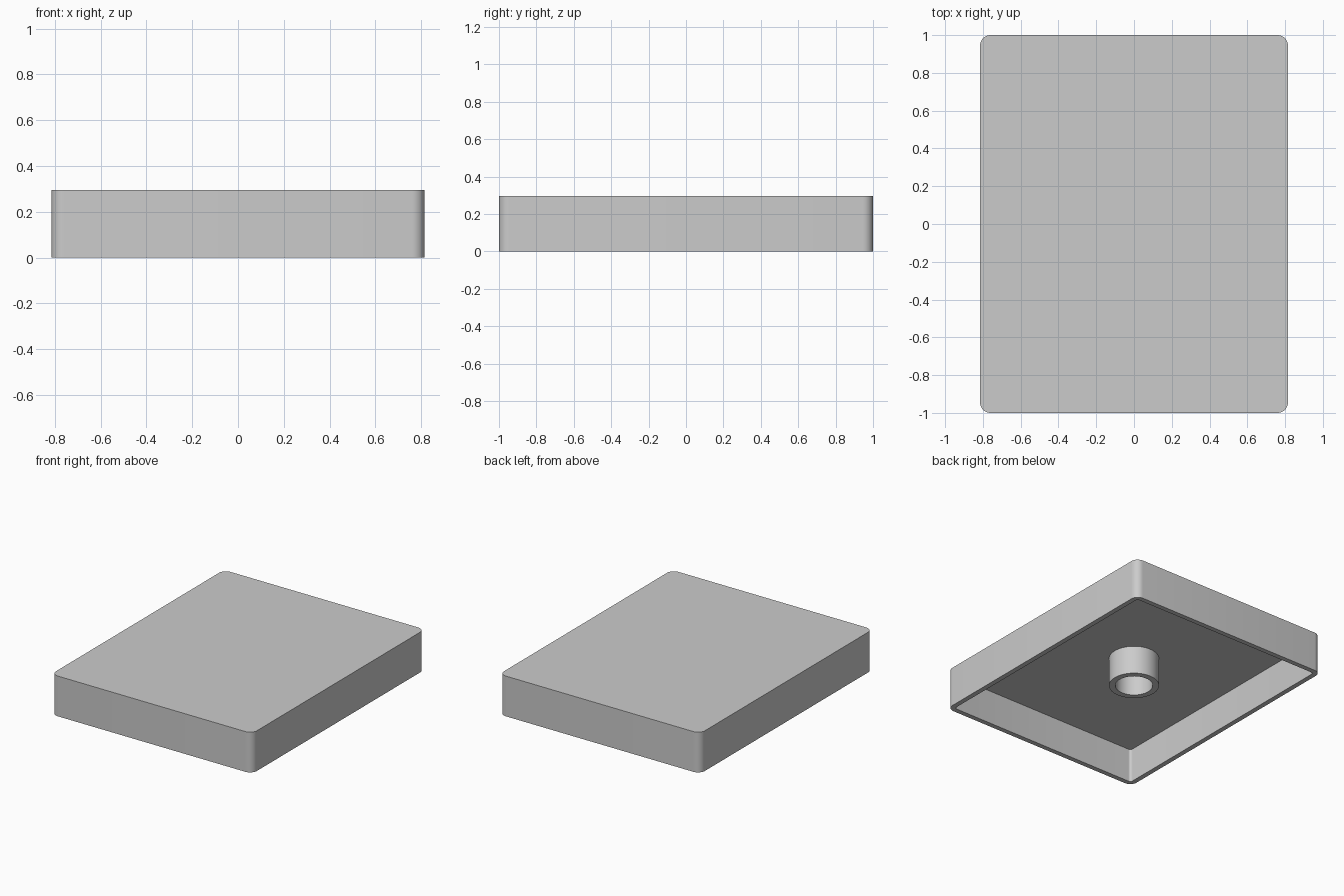
import bpy
import bmesh
from math import cos, sin, pi, radians

cube = bpy.data.objects.get("Cube")
if cube:
    bpy.data.objects.remove(cube, do_unlink=True)

HALF_X, HALF_Y, HEIGHT = 0.815, 1.0, 0.295
CORNER, WALL, CEILING = 0.055, 0.036, 0.25

grey = bpy.data.materials.new("plain grey")
grey.use_nodes = True
colour = (0.6, 0.6, 0.6, 1)
grey.diffuse_color = colour
grey.node_tree.nodes["Principled BSDF"].inputs["Base Color"].default_value = colour


def rounded_loop(hx, hy, radius, z, steps):
    """Closed outline of a rounded rectangle at height z."""
    points = []
    for corner, (sx, sy) in enumerate([(1, 1), (-1, 1), (-1, -1), (1, -1)]):
        for i in range(steps + 1):
            a = (corner + i / steps) * pi / 2
            points.append((sx * (hx - radius) + radius * cos(a),
                           sy * (hy - radius) + radius * sin(a), z))
    return points


def circle_loop(radius, z, sides=48):
    return [(radius * cos(2 * pi * i / sides), radius * sin(2 * pi * i / sides), z)
            for i in range(sides)]


def skin(name, loops, capped):
    """Join successive loops with quads; cap the ends or close the ring."""
    bm = bmesh.new()
    rings = [[bm.verts.new(p) for p in loop] for loop in loops]
    pairs = list(zip(rings, rings[1:]))
    if capped:
        bm.faces.new(rings[0])
        bm.faces.new(rings[-1])
    else:
        pairs.append((rings[-1], rings[0]))
    for a, b in pairs:
        for i in range(len(a)):
            j = (i + 1) % len(a)
            bm.faces.new((a[i], a[j], b[j], b[i]))
    bmesh.ops.recalc_face_normals(bm, faces=bm.faces)
    mesh = bpy.data.meshes.new(name)
    bm.to_mesh(mesh)
    bm.free()
    mesh.materials.append(grey)
    obj = bpy.data.objects.new(name, mesh)
    bpy.context.collection.objects.link(obj)
    bpy.ops.object.select_all(action='DESELECT')
    obj.select_set(True)
    bpy.context.view_layer.objects.active = obj
    bpy.ops.object.shade_smooth_by_angle(angle=radians(30))
    return obj


# Hollow cover: flat top, rounded vertical corners, open underneath
outer = (HALF_X, HALF_Y, CORNER)
inner = tuple(v - WALL for v in outer)
skin("cover_shell", [rounded_loop(*outer, HEIGHT, 8), rounded_loop(*outer, 0, 8),
                     rounded_loop(*inner, 0, 8), rounded_loop(*inner, CEILING, 8)], True)

# Central tubular socket hanging from the ceiling
tube_top, tube_end = CEILING + 0.01, 0.04
skin("socket_tube", [circle_loop(0.17, tube_top), circle_loop(0.17, tube_end),
                     circle_loop(0.127, tube_end), circle_loop(0.127, tube_top)], False)
